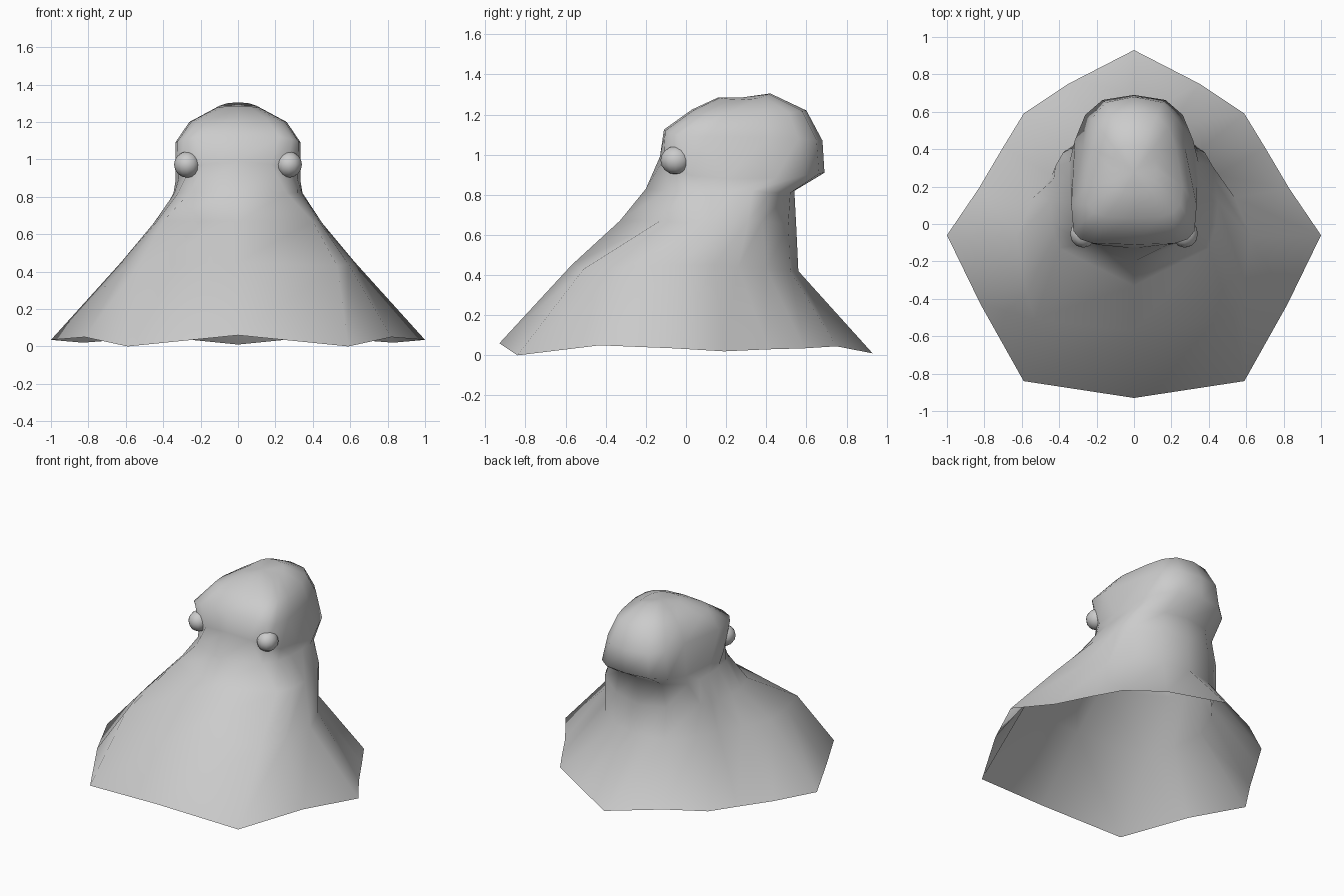
import bpy, bmesh, math

if "Cube" in bpy.data.objects:
    bpy.data.objects.remove(bpy.data.objects["Cube"])

skin = bpy.data.materials.new("pale_grey")
skin.diffuse_color = (0.6, 0.6, 0.6, 1)
skin.use_nodes = True
skin.node_tree.nodes["Principled BSDF"].inputs["Base Color"].default_value = skin.diffuse_color

# Cloak cross-sections, right half from front to back: scalloped hem, skirt, shoulder, neck
HEM = [(0, -.93, .06), (.59, -.84, 0), (.82, -.43, .05), (1, -.06, .035), (.83, .19, .02),
       (.70, .41, .03), (.59, .59, .035), (.35, .75, .045), (0, .93, .01)]
SKIRT = [(0, -.57, .45), (.53, -.51, .43), (.59, -.30, .44), (.625, -.07, .45), (.54, .14, .45),
         (.44, .26, .44), (.36, .40, .43), (.19, .52, .42), (0, .56, .42)]
SHOULDER = [(0, -.33, .67), (.40, -.13, .67), (.44, 0, .66), (.45, .12, .66), (.43, .24, .66),
            (.42, .31, .67), (.38, .38, .67), (.20, .51, .65), (0, .55, .63)]
NECK = [(0, -.20, .83), (.26, -.10, .82), (.32, 0, .82), (.34, .12, .82), (.345, .24, .82),
        (.345, .33, .82), (.31, .42, .81), (.17, .52, .81), (0, .54, .82)]

# Head rings: front y,z / back y,z / half width, its y and z / front and back squareness / back pinch
HEAD = [
    (-.13, .99, .69, .91, .335, .20, .88, 3.0, 2.8, 0),
    (-.11, 1.125, .68, 1.07, .335, .10, 1.09, 4.6, 3.0, .14),
    (.03, 1.225, .60, 1.22, .26, .20, 1.20, 3.4, 2.8, .08),
    (.16, 1.285, .42, 1.305, .12, .29, 1.275, 2.5, 2.5, 0),
]


def half_ring(yf, zf, yb, zb, w, yw, zw, nf, nb, pinch):
    pts = []
    for i in range(9):
        t = math.pi * (i / 8 - .5)
        c, s = max(math.cos(t), 0), math.sin(t)
        reach, rise, n = (yb, zb, nb) if s > 0 else (yf, zf, nf)
        x = w * c ** (2 / n) if 0 < i < 8 else 0
        if i > 4:
            x *= 1 - pinch
        y = yw + (reach - yw) * abs(s) ** (2 / n)
        pts.append((x, y, zw + (rise - zw) * s * s))
    return pts


def finish(obj, angle):
    obj.data.materials.append(skin)
    bpy.ops.object.select_all(action='DESELECT')
    obj.select_set(True)
    bpy.context.view_layer.objects.active = obj
    bpy.ops.object.shade_smooth_by_angle(angle=math.radians(angle))


# Open cloak and head lofted as one shell
bm = bmesh.new()
loops = []
for half in [HEM, SKIRT, SHOULDER, NECK] + [half_ring(*r) for r in HEAD]:
    full = half + [(-x, y, z) for x, y, z in half[-2:0:-1]]
    loops.append([bm.verts.new(p) for p in full])
for a, b in zip(loops, loops[1:]):
    for i in range(16):
        j = (i + 1) % 16
        bm.faces.new((a[i], a[j], b[j], b[i]))
crown = bm.verts.new((0, .28, 1.285))
for i in range(16):
    bm.faces.new((loops[-1][i], loops[-1][(i + 1) % 16], crown))
mesh = bpy.data.meshes.new("hooded_body")
bm.to_mesh(mesh)
bm.free()
body = bpy.data.objects.new("hooded_body", mesh)
bpy.context.collection.objects.link(body)
finish(body, 100)

# Bulging eyes under the brow
for side, name in ((1, "right_eye"), (-1, "left_eye")):
    bpy.ops.mesh.primitive_uv_sphere_add(segments=12, ring_count=8, radius=1,
                                         location=(side * .272, -.052, .972))
    eye = bpy.context.object
    eye.name = name
    eye.scale = (.07, .075, .07)
    finish(eye, 100)
